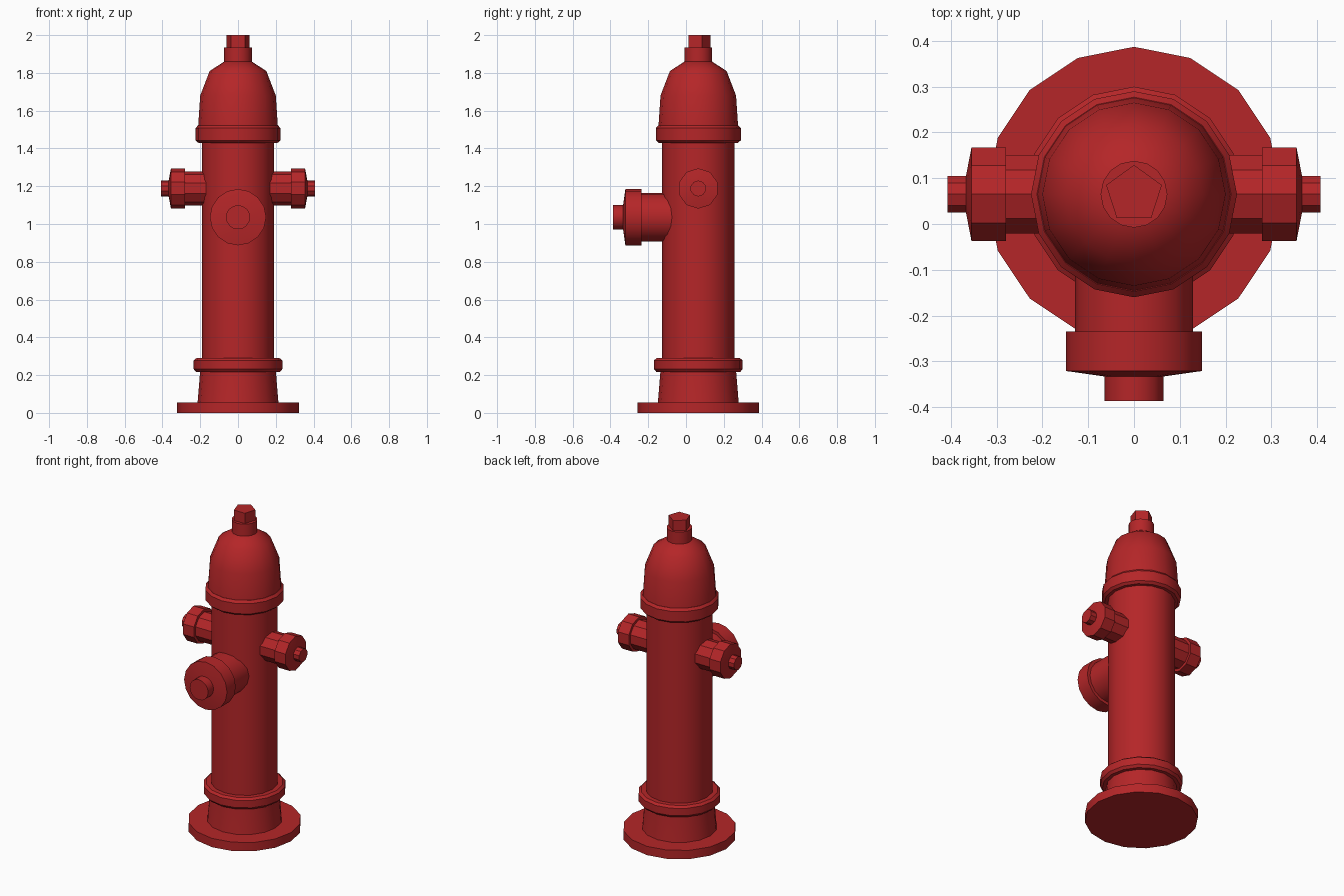
import bpy, bmesh
from math import radians, pi, cos, sin
from mathutils import Matrix, Vector

cube = bpy.data.objects.get("Cube")
if cube:
    bpy.data.objects.remove(cube, do_unlink=True)

AXIS_Y = 0.065          # the barrel sits behind centre because of the front outlet

red = bpy.data.materials.new("hydrant red")
red.use_nodes = True
red.diffuse_color = (0.46, 0.019, 0.021, 1)
red.node_tree.nodes["Principled BSDF"].inputs["Base Color"].default_value = red.diffuse_color


def turned(name, profile, sides, place=Matrix(), phase=0.0, smooth=30):
    """Closed turned solid from (radius, height) points along local z."""
    bm = bmesh.new()
    rings = []
    for r, h in profile:
        angles = [phase + 2 * pi * i / sides for i in range(sides)]
        rings.append([bm.verts.new((r * cos(a), r * sin(a), h)) for a in angles])
    for low, high in zip(rings, rings[1:]):
        for i in range(sides):
            j = (i + 1) % sides
            bm.faces.new((low[i], low[j], high[j], high[i]))
    bm.faces.new(rings[0][::-1])
    bm.faces.new(rings[-1])
    bmesh.ops.recalc_face_normals(bm, faces=bm.faces)
    mesh = bpy.data.meshes.new(name)
    bm.to_mesh(mesh)
    bm.free()
    mesh.materials.append(red)
    obj = bpy.data.objects.new(name, mesh)
    bpy.context.collection.objects.link(obj)
    obj.matrix_world = place
    bpy.ops.object.select_all(action='DESELECT')
    obj.select_set(True)
    bpy.context.view_layer.objects.active = obj
    bpy.ops.object.shade_smooth_by_angle(angle=radians(smooth))
    return obj


# Upright parts
upright = Matrix.Translation((0, AXIS_Y, 0))
turned("base_flange", [(0.322, 0), (0.322, 0.055)], 16, upright)
turned("foot", [(0.215, 0.05), (0.213, 0.065), (0.2, 0.225)], 16, upright)
turned("lower_collar", [(0.222, 0.217), (0.235, 0.232), (0.235, 0.278), (0.22, 0.29)], 16, upright)
turned("barrel", [(0.191, 0.2), (0.191, 1.46)], 16, upright)
turned("upper_collar", [(0.21, 1.43), (0.225, 1.443), (0.225, 1.507), (0.212, 1.522)], 16, upright)
turned("bonnet", [(0.212, 1.5), (0.2, 1.68), (0.15, 1.81), (0.065, 1.865)], 16, upright, smooth=40)
turned("bonnet_neck", [(0.073, 1.84), (0.073, 1.935)], 16, upright)
turned("top_nut", [(0.064, 1.92), (0.064, 2.0)], 5, upright, phase=pi / 2)


def outlet(name, place, sides, tube, cap, nut):
    """Tube, shallow-coned cap and end nut; each part is (radius, start, end)."""
    r, a, b = tube
    turned(name + "_tube", [(r, a), (r, b)], sides, place)
    r, a, b = cap
    turned(name + "_cap", [(r, a), (r, b), (nut[0], b + 0.012)], sides, place)
    r, a, b = nut
    turned(name + "_nut", [(r, a), (r, b)], sides, place)


# Side outlets, mirrored about the barrel
for name, side in (("left_outlet", 1), ("right_outlet", -1)):
    place = Matrix.Translation((0, AXIS_Y, 1.188)) @ Matrix.Rotation(side * pi / 2, 4, 'Y')
    outlet(name, place, 10, (0.09, 0.1, 0.29), (0.107, 0.28, 0.355), (0.042, 0.35, 0.407))

# Large front outlet
place = Matrix.Translation((0, AXIS_Y, 1.036)) @ Matrix.Rotation(pi / 2, 4, 'X')
outlet("front_outlet", place, 16, (0.129, 0.1, 0.31), (0.149, 0.3, 0.386), (0.064, 0.38, 0.452))
